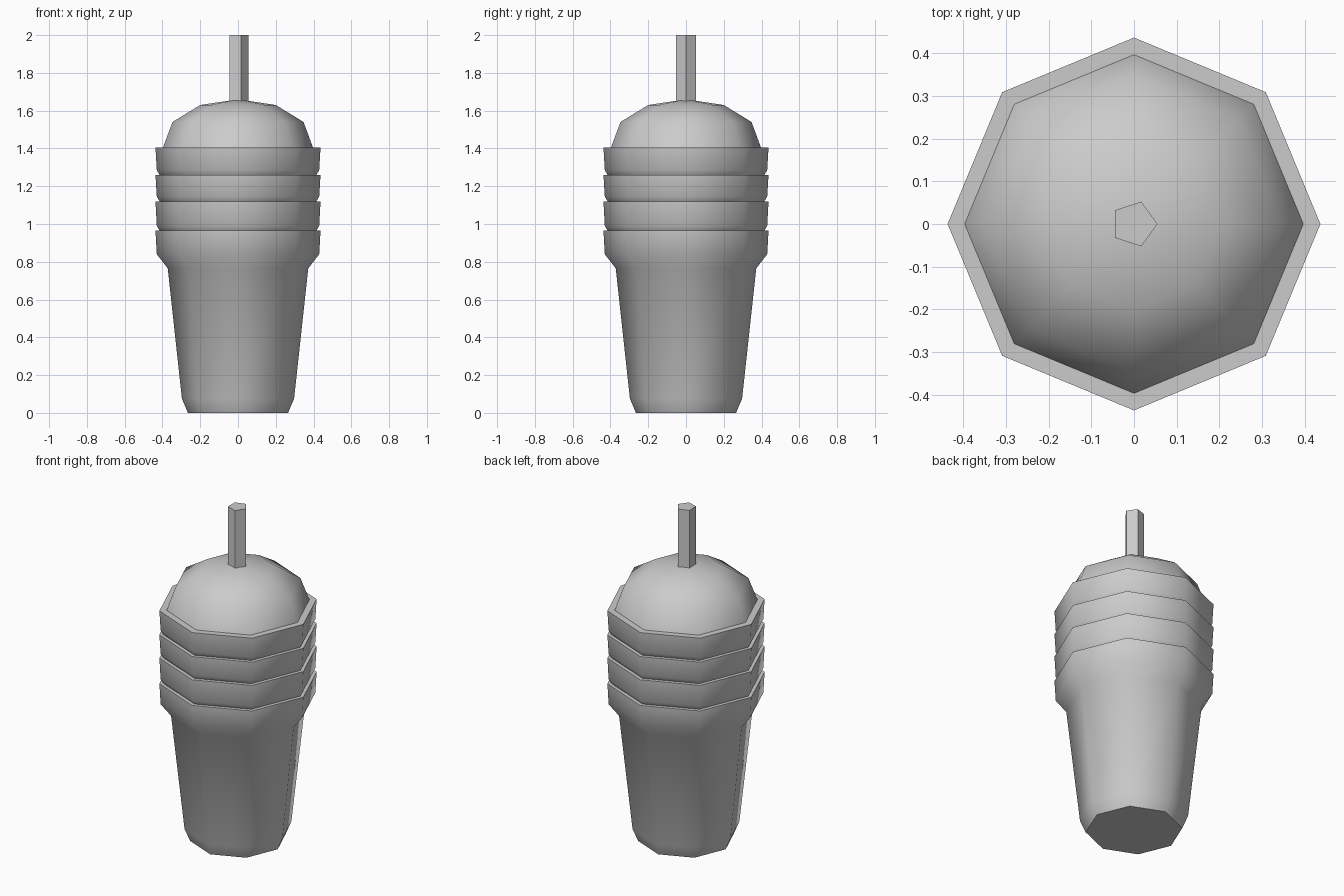
import bpy, bmesh, math

if "Cube" in bpy.data.objects:
    bpy.data.objects.remove(bpy.data.objects["Cube"])


def lathe(name, profile, sides):
    """Revolve (radius, z) points around z; radius 0 becomes a pole."""
    bm = bmesh.new()
    rings = []
    for r, z in profile:
        n = sides if r > 0 else 1
        rings.append([bm.verts.new((r * math.cos(2 * math.pi * i / sides),
                                    r * math.sin(2 * math.pi * i / sides), z))
                      for i in range(n)])
    for a, b in zip(rings, rings[1:]):
        for i in range(sides):
            j = (i + 1) % sides
            if len(b) == 1:
                bm.faces.new((a[i], a[j], b[0]))
            else:
                bm.faces.new((a[i], a[j], b[j], b[i]))
    # Flat caps on open ends
    bm.faces.new(rings[0][::-1])
    if len(rings[-1]) > 1:
        bm.faces.new(rings[-1])
    bmesh.ops.recalc_face_normals(bm, faces=bm.faces[:])
    mesh = bpy.data.meshes.new(name)
    bm.to_mesh(mesh)
    bm.free()
    obj = bpy.data.objects.new(name, mesh)
    bpy.context.collection.objects.link(obj)
    bpy.ops.object.select_all(action='DESELECT')
    obj.select_set(True)
    bpy.context.view_layer.objects.active = obj
    bpy.ops.object.shade_smooth_by_angle(angle=math.radians(50))
    return obj


# Tapered cup and flared collar, then three stacked rims
profile = [(0.265, 0), (0.297, 0.075), (0.372, 0.765),
           (0.43, 0.84), (0.437, 0.965)]
for low, high in ((0.965, 1.12), (1.12, 1.26), (1.26, 1.405)):
    profile += [(0.415, low), (0.43, low + 0.025), (0.437, high)]
lathe("stacked_cups", profile, 8)

# Domed lid
lathe("dome_lid", [(0.397, 1.405), (0.347, 1.54), (0.2, 1.63), (0, 1.66)], 8)

# Five-sided straw
lathe("straw", [(0.055, 1.64), (0.055, 2.0)], 5)
